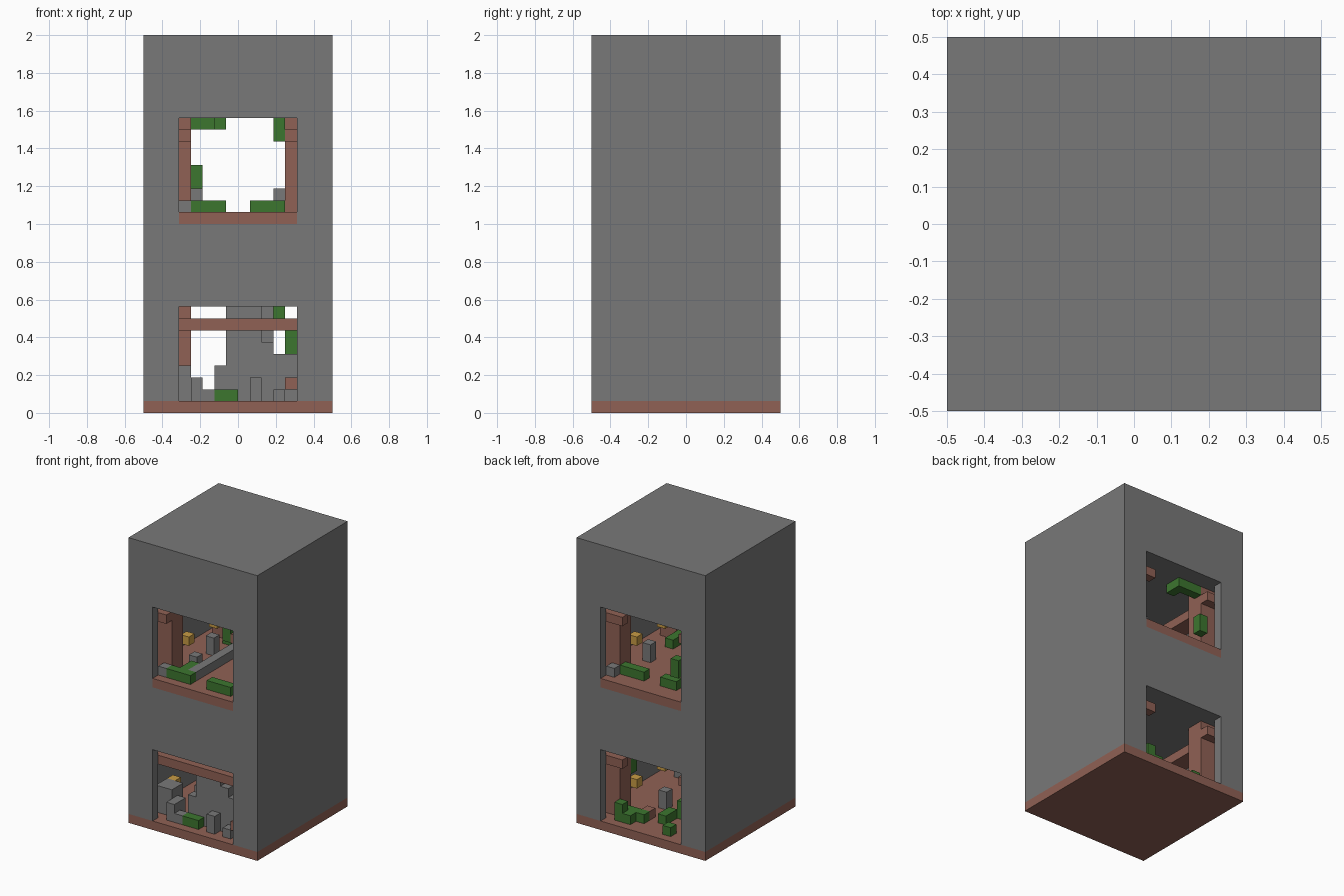
import bpy
import bmesh
from mathutils import Matrix, Vector

UNIT = 1 / 16          # edge of one building block
HALF = 8               # blocks from the centre to an outer wall
UPPER = 16             # block height of the upper storey

old_cube = bpy.data.objects.get("Cube")
if old_cube:
    bpy.data.objects.remove(old_cube, do_unlink=True)


def make_material(name, colour):
    mat = bpy.data.materials.new(name)
    mat.use_nodes = True
    rgba = (*colour, 1)
    mat.diffuse_color = rgba
    mat.node_tree.nodes["Principled BSDF"].inputs["Base Color"].default_value = rgba
    return mat


stone = make_material("grey stone", (.19, .19, .19))
clay = make_material("reddish brown clay", (.28, .12, .09))
leaf = make_material("leaf green", (.046, .18, .028))
glow = make_material("lamp yellow", (.58, .33, .06))


def blocks(name, mat, boxes):
    """Join boxes given as block corner plus block size into one object."""
    bm = bmesh.new()
    for x, y, z, width, depth, height in boxes:
        size = Vector((width, depth, height))
        centre = Vector((x - HALF, y - HALF, z)) + size / 2
        matrix = Matrix.Translation(centre * UNIT) @ Matrix.Diagonal((*(size * UNIT), 1))
        bmesh.ops.create_cube(bm, size=1, matrix=matrix)
    mesh = bpy.data.meshes.new(name)
    bm.to_mesh(mesh)
    bm.free()
    mesh.materials.append(mat)
    obj = bpy.data.objects.new(name, mesh)
    bpy.context.collection.objects.link(obj)
    return obj


def carve(target, name, box):
    """Cut a box shaped hollow out of the target."""
    cutter = blocks(name, stone, [box])
    cutter.hide_render = True
    modifier = target.modifiers.new(name, "BOOLEAN")
    modifier.operation = "DIFFERENCE"
    modifier.solver = "EXACT"
    modifier.object = cutter
    bpy.context.view_layer.objects.active = target
    bpy.ops.object.modifier_apply(modifier=modifier.name)
    bpy.data.objects.remove(cutter, do_unlink=True)


# Tower shell: two hollow rooms, each open at the front and back
tower = blocks("tower_shell", stone, [(0, 0, 1, 16, 16, 31)])
for label, bottom, height in (("lower", 0, 9), ("upper", UPPER, 9)):
    carve(tower, label + "_room", (1, 1, bottom, 14, 14, height))
    carve(tower, label + "_openings", (3, -2, bottom, 10, 20, height))

# Floors; the upper one has sills flush with the outer walls
blocks("ground_floor", clay, [(0, 0, 0, 16, 16, 1)])
blocks("upper_floor", clay, [
    (1, 1, UPPER, 14, 14, 1),
    (3, 0, UPPER, 10, 1, 1),
    (3, 15, UPPER, 10, 1, 1),
])

# Corner pillars, some of them fallen in the lower room
for side, x in (("right", 2), ("left", 12)):
    for end, y in (("front", 2), ("back", 12)):
        blocks(f"upper_{end}_{side}_pillar", clay, [(x, y, UPPER + 1, 2, 2, 8)])
        if end == "back":
            height = 8 if side == "right" else 7
            blocks(f"lower_{end}_{side}_pillar", clay, [(x, y, 1, 2, 2, height)])

# Ceiling beams, whole along the right wall and broken elsewhere
for label, base in (("lower", 0), ("upper", UPPER)):
    z = base + 7
    blocks(label + "_side_beam", clay, [(1, 1, z, 2, 14, 1)])
    blocks(label + "_back_beam_stubs", clay, [(11, 14, z, 4, 1, 1), (3, 14, z, 1, 1, 1)])
blocks("lower_front_beam", clay, [(3, 1, 7, 12, 1, 1)])
blocks("upper_front_beam_stubs", clay, [(3, 1, UPPER + 7, 1, 1, 1), (12, 1, UPPER + 7, 3, 1, 1)])

# Lamps beside the pillars
for label, base in (("lower", 0), ("upper", UPPER)):
    for side, x in (("right", 3), ("left", 12)):
        for end, y in (("front", 5), ("back", 10)):
            if label == "lower" and (side, end) == ("right", "front"):
                x, y = 2, 4
            blocks(f"{label}_{end}_{side}_lamp", glow, [(x, y, base + 3, 1, 1, 1)])

# Broken partition in the lower room
blocks("partition_wall", stone, [
    (7, 2, 1, 3, 1, 8),
    (10, 2, 1, 1, 1, 5),
    (10, 3, 1, 1, 1, 8),
    (11, 2, 1, 2, 1, 4),
])

# Rubble
blocks("lower_stone_rubble", stone, [
    (2, 2, 1, 1, 2, 3),
    (3, 2, 1, 1, 2, 3),
    (4, 1, 1, 1, 2, 2),
    (5, 1, 1, 1, 1, 1),
    (6, 2, 1, 1, 1, 3),
    (9, 1, 1, 1, 1, 2),
    (11, 1, 1, 1, 1, 1),
    (9, 9, 1, 1, 1, 2),
    (4, 6, 1, 1, 2, 2),
])
blocks("lower_clay_rubble", clay, [(12, 1, 2, 1, 1, 1), (9, 12, 1, 1, 1, 1)])
blocks("upper_stone_rubble", stone, [
    (3, 1, 17, 1, 1, 1),
    (4, 8, 17, 1, 1, 2),
    (11, 9, 17, 1, 1, 2),
    (12, 14, 17, 1, 1, 1),
    (4, 5, 17, 1, 1, 1),
])
blocks("fallen_stone_beam", stone, [(6, 2, 17, 1, 8, 1)])

# Overgrowth
blocks("lower_leaves", leaf, [
    (6, 1, 1, 2, 1, 1),
    (9, 13, 1, 3, 1, 1),
    (11, 14, 1, 1, 1, 2),
    (10, 14, 1, 1, 1, 1),
    (12, 11, 5, 1, 1, 2),
    (11, 11, 8, 1, 1, 1),
    (7, 11, 1, 1, 2, 1),
    (6, 9, 1, 1, 2, 2),
    (5, 14, 1, 1, 1, 1),
])
blocks("upper_leaves", leaf, [
    (4, 1, 17, 3, 1, 1),
    (5, 2, 17, 1, 2, 1),
    (9, 1, 17, 3, 1, 1),
    (11, 3, 17, 1, 3, 1),
    (9, 13, 17, 3, 1, 1),
    (5, 13, 17, 2, 1, 1),
    (4, 11, 17, 1, 2, 1),
])
blocks("hanging_vines", leaf, [
    (4, 13, 24, 2, 1, 1),
    (6, 12, 24, 1, 2, 1),
    (4, 14, 19, 1, 1, 2),
    (11, 1, 23, 1, 1, 2),
])
